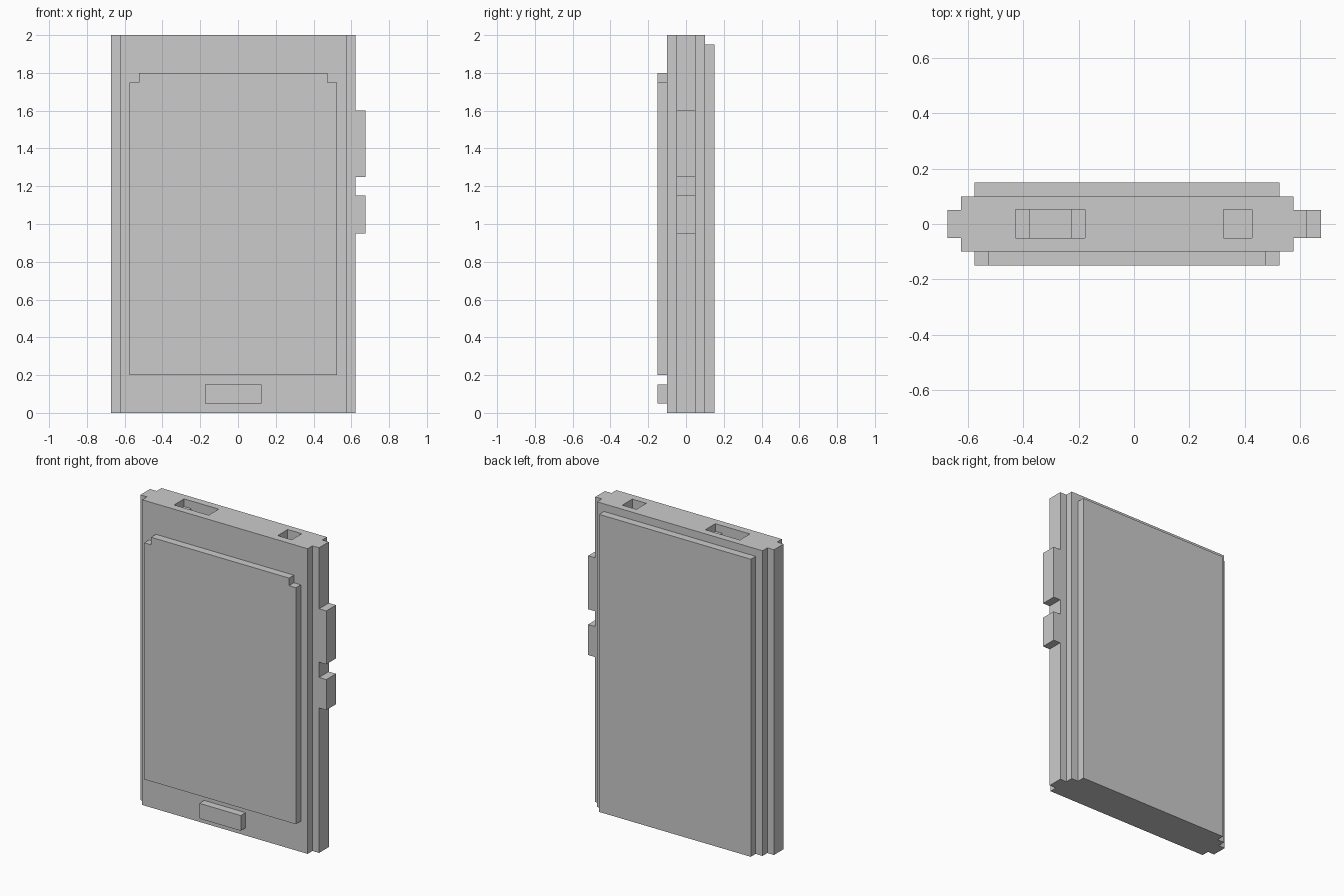
import bpy, bmesh

if "Cube" in bpy.data.objects:
    bpy.data.objects.remove(bpy.data.objects["Cube"])


def prism(name, points, place, direction):
    """Extrude a closed 2D outline; place maps (a, b) to a 3D point."""
    bm = bmesh.new()
    face = bm.faces.new([bm.verts.new(place(a, b)) for a, b in points])
    new = bmesh.ops.extrude_face_region(bm, geom=[face])["geom"]
    verts = [v for v in new if isinstance(v, bmesh.types.BMVert)]
    bmesh.ops.translate(bm, verts=verts, vec=direction)
    bmesh.ops.recalc_face_normals(bm, faces=bm.faces)
    mesh = bpy.data.meshes.new(name)
    bm.to_mesh(mesh)
    bm.free()
    obj = bpy.data.objects.new(name, mesh)
    bpy.context.collection.objects.link(obj)
    return obj


def box(name, x0, x1, y0, y1, z0, z1):
    return prism(name, [(x0, y0), (x1, y0), (x1, y1), (x0, y1)],
                 lambda a, b: (a, b, z0), (0, 0, z1 - z0))


# Body: stepped-edge cross-section extruded to full height
CX = -0.025
right = [(0.6, -0.1), (0.6, -0.05), (0.648, -0.05),
         (0.648, 0.05), (0.6, 0.05), (0.6, 0.1)]
outline = [(CX + x, y) for x, y in right] + [(CX - x, y) for x, y in reversed(right)]
body = prism("body", outline, lambda a, b: (a, b, 0), (0, 0, 2))

# Sockets in the top edge: a charging port with a stepped floor, and a jack
port = [(-0.428, 2.1), (-0.428, 1.95), (-0.378, 1.95), (-0.378, 1.9),
        (-0.227, 1.9), (-0.227, 1.95), (-0.177, 1.95), (-0.177, 2.1)]
cutters = [
    prism("port_cutter", port, lambda a, b: (a, -0.051, b), (0, 0.104, 0)),
    box("jack_cutter", 0.323, 0.425, -0.051, 0.053, 1.9, 2.1),
]
bpy.context.view_layer.objects.active = body
for cutter in cutters:
    cutter.hide_render = True
    mod = body.modifiers.new(cutter.name, "BOOLEAN")
    mod.operation = "DIFFERENCE"
    mod.solver = "EXACT"
    mod.object = cutter
    bpy.ops.object.modifier_apply(modifier=mod.name)
    bpy.data.objects.remove(cutter)

# Screen with notched upper corners
screen = [(-0.575, 0.2), (0.525, 0.2), (0.525, 1.75), (0.475, 1.75),
          (0.475, 1.8), (-0.525, 1.8), (-0.525, 1.75), (-0.575, 1.75)]
prism("screen", screen, lambda a, b: (a, -0.15, b), (0, 0.05, 0))

# Back cover and home button
box("back_cover", -0.575, 0.525, 0.1, 0.15, 0, 1.95)
box("home_button", -0.175, 0.125, -0.15, -0.1, 0.05, 0.15)

# Side buttons
for name, z0, z1 in (("power_button", 0.95, 1.15), ("volume_button", 1.25, 1.6)):
    box(name, 0.623, 0.675, -0.05, 0.05, z0, z1)
